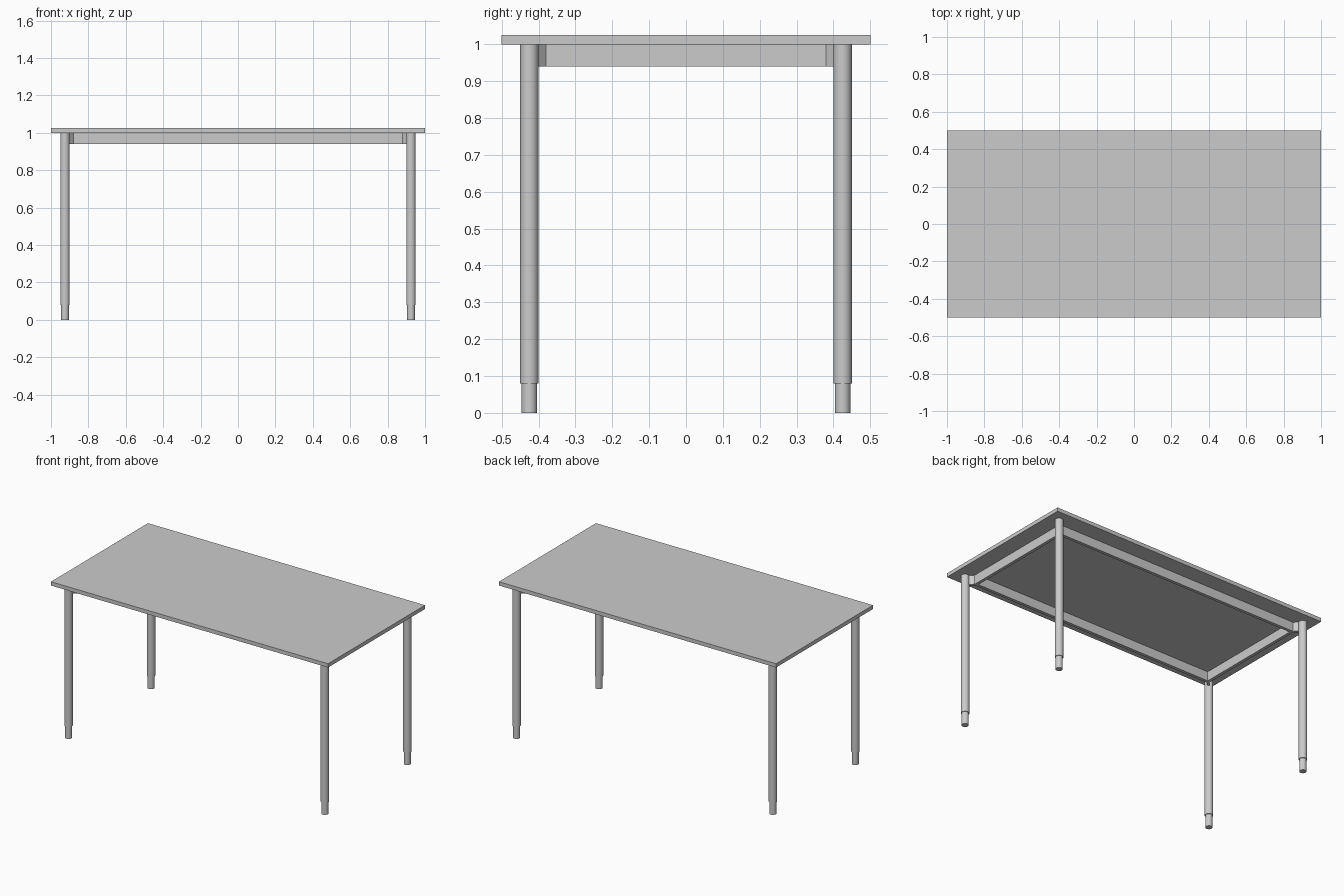
import bpy
from math import radians, atan2

if "Cube" in bpy.data.objects:
    bpy.data.objects.remove(bpy.data.objects["Cube"])

LX, LY = 0.925, 0.425      # leg centres
RX, RY = 0.89, 0.39        # outer faces of the apron frame
T = 0.02                   # apron thickness
Z0, Z1 = 0.94, 1.0         # apron bottom and top


def box(name, size, loc, rot=0.0):
    bpy.ops.mesh.primitive_cube_add(size=1, location=loc, rotation=(0, 0, rot))
    ob = bpy.context.object
    ob.name = name
    ob.scale = size
    bpy.ops.object.transform_apply(location=False, rotation=True, scale=True)
    return ob


def cylinder(name, radius, x, y, z0, z1):
    bpy.ops.mesh.primitive_cylinder_add(vertices=32, radius=radius, depth=z1 - z0,
                                        location=(x, y, (z0 + z1) / 2))
    ob = bpy.context.object
    ob.name = name
    bpy.ops.object.shade_smooth_by_angle(angle=radians(30))
    return ob


# Table top
box("table_top", (2, 1, 0.025), (0, 0, 1.0125))

# Apron frame under the top
h, zc = Z1 - Z0, (Z0 + Z1) / 2
for s, side in ((-1, "front"), (1, "back")):
    box(side + "_apron", (2 * RX, T, h), (0, s * (RY - T / 2), zc))
for s, side in ((-1, "left"), (1, "right")):
    box(side + "_apron", (T, 2 * (RY - T), h), (s * (RX - T / 2), 0, zc))

# Legs with narrower adjustable feet, tied to the frame by diagonal brackets
for sx, xn in ((-1, "left"), (1, "right")):
    for sy, yn in ((-1, "front"), (1, "back")):
        tag = f"{yn}_{xn}_"
        x, y = sx * LX, sy * LY
        cylinder(tag + "leg", 0.025, x, y, 0.08, Z1)
        cylinder(tag + "foot", 0.021, x, y, 0.0, 0.08)
        box(tag + "bracket", (0.06, 0.014, h),
            (x - sx * 0.028, y - sy * 0.028, zc), atan2(sy, sx))
